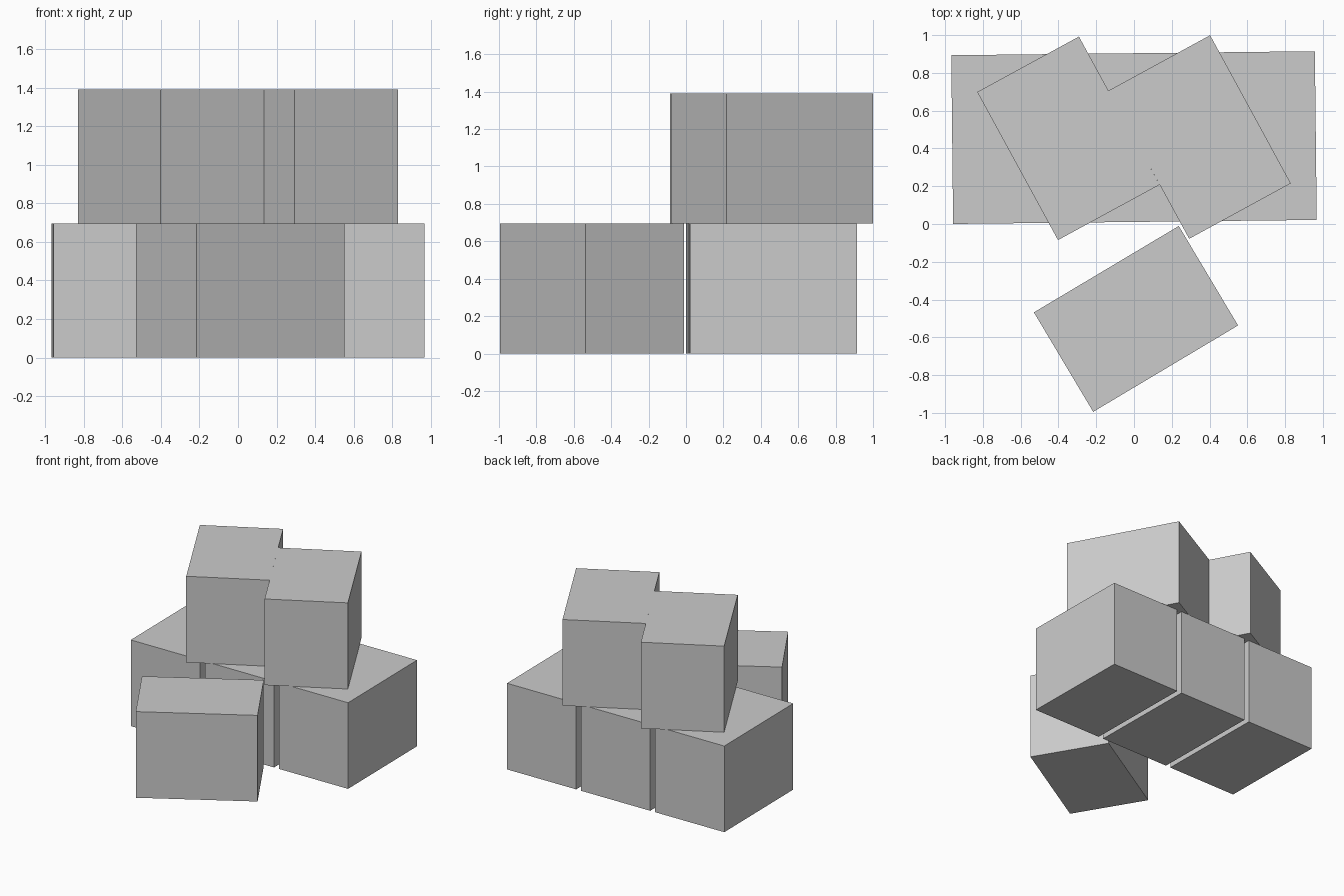
import bpy
import math
from mathutils import Matrix

cube = bpy.data.objects.get("Cube")
if cube:
    bpy.data.objects.remove(cube, do_unlink=True)

# Block size: width, depth, height
W, D, H = 0.613, 0.893, 0.695

grey = bpy.data.materials.new("plain_grey")
grey.use_nodes = True
grey.diffuse_color = (0.6, 0.6, 0.6, 1)
grey.node_tree.nodes["Principled BSDF"].inputs["Base Color"].default_value = (0.6, 0.6, 0.6, 1)


def block(name, x, y, level, degrees):
    """One box-shaped block, standing on the given level of the stack."""
    bpy.ops.mesh.primitive_cube_add(size=1, location=(x, y, H * (level + 0.5)))
    ob = bpy.context.object
    ob.name = name
    ob.data.transform(Matrix.Diagonal((W, D, H, 1)))
    ob.rotation_euler.z = math.radians(degrees)
    ob.data.materials.append(grey)


# Bottom row: three blocks with narrow gaps between them
tilt = 0.63
step = W + 0.043
for name, i in (("right", -1), ("middle", 0), ("left", 1)):
    a = math.radians(tilt)
    block(f"bottom_{name}_block", i * step * math.cos(a), 0.4575 + i * step * math.sin(a), 0, tilt)

# Upper row: two touching blocks, slid past each other
block("upper_right_block", -0.347, 0.4535, 1, 28.6)
block("upper_left_block", 0.3475, 0.4605, 1, 28.6)

# Loose block on the ground in front
block("front_block", 0.0105, -0.5025, 0, 30.8 - 90)
